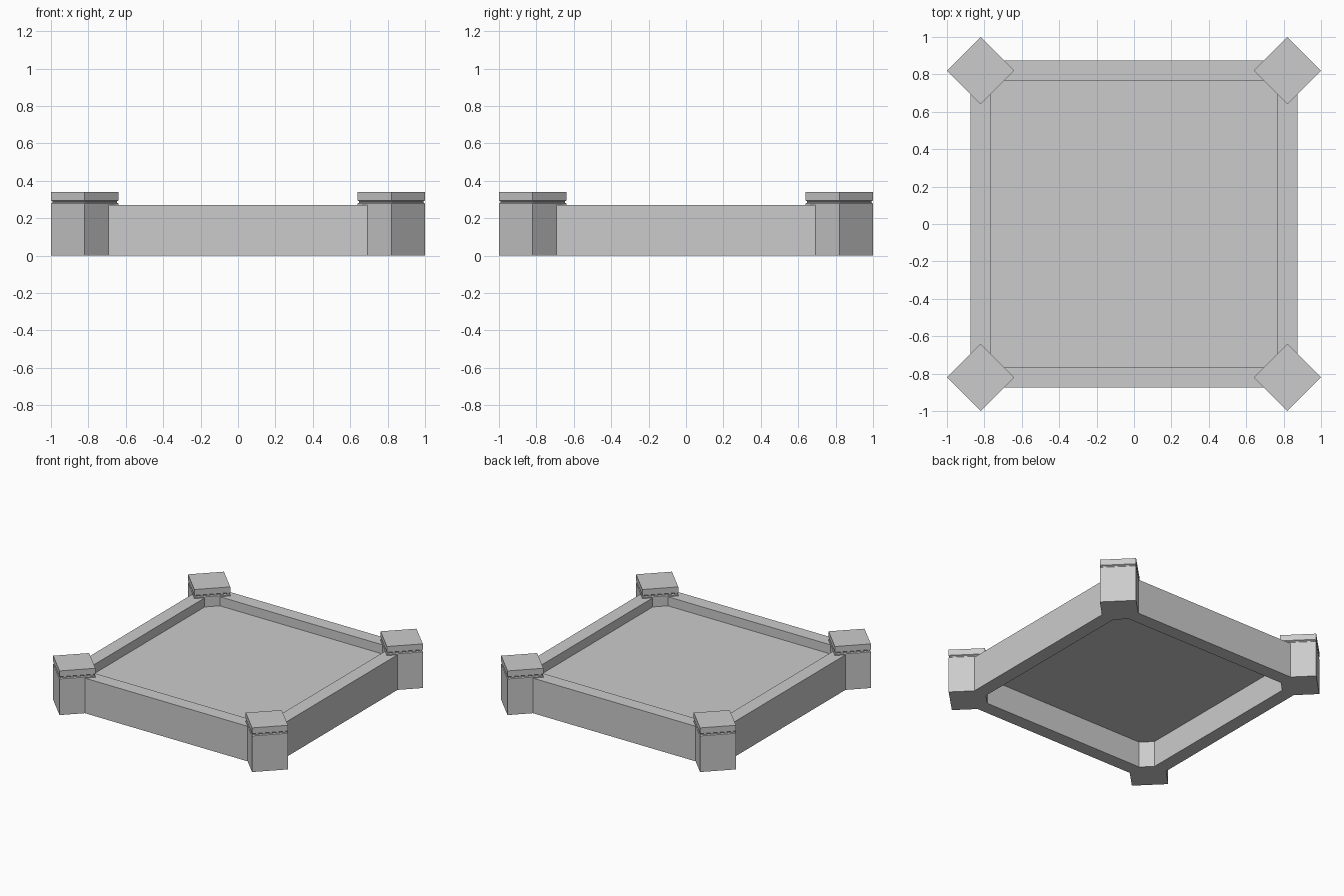
import bpy, bmesh

if "Cube" in bpy.data.objects:
    bpy.data.objects.remove(bpy.data.objects["Cube"])


def make_object(name, bm):
    bmesh.ops.recalc_face_normals(bm, faces=bm.faces)
    mesh = bpy.data.meshes.new(name)
    bm.to_mesh(mesh)
    bm.free()
    obj = bpy.data.objects.new(name, mesh)
    bpy.context.collection.objects.link(obj)
    return obj


def square(bm, h, z):
    return [bm.verts.new((x * h, y * h, z)) for x, y in ((-1, -1), (1, -1), (1, 1), (-1, 1))]


def bridge(bm, a, b):
    n = len(a)
    for i in range(n):
        j = (i + 1) % n
        bm.faces.new((a[i], a[j], b[j], b[i]))


# Square frame of four walls
OUTER, INNER, WALL_TOP = 0.873, 0.768, 0.27
bm = bmesh.new()
rings = [square(bm, h, z) for h, z in
         ((OUTER, 0), (OUTER, WALL_TOP), (INNER, WALL_TOP), (INNER, 0))]
for i in range(4):
    bridge(bm, rings[i], rings[(i + 1) % 4])
make_object("frame_walls", bm)

# Raised floor sheet, open underneath
bm = bmesh.new()
bm.faces.new(square(bm, INNER, 0.20))
floor = make_object("floor", bm)
if floor.data.polygons[0].normal.z < 0:
    floor.data.flip_normals()


# Corner posts: diamond section with a thin groove below the cap
def corner_post(name, cx, cy):
    profile = [(0.18, 0), (0.18, 0.278), (0.172, 0.284),
               (0.172, 0.290), (0.18, 0.295), (0.18, 0.34)]
    bm = bmesh.new()
    loops = [[bm.verts.new((cx + dx * r, cy + dy * r, z))
              for dx, dy in ((1, 0), (0, 1), (-1, 0), (0, -1))] for r, z in profile]
    for a, b in zip(loops, loops[1:]):
        bridge(bm, a, b)
    bm.faces.new(loops[0])
    bm.faces.new(loops[-1])
    make_object(name, bm)


for side, sx in (("left", -1), ("right", 1)):
    for end, sy in (("front", -1), ("back", 1)):
        corner_post(f"{end}_{side}_post", sx * 0.82, sy * 0.82)
